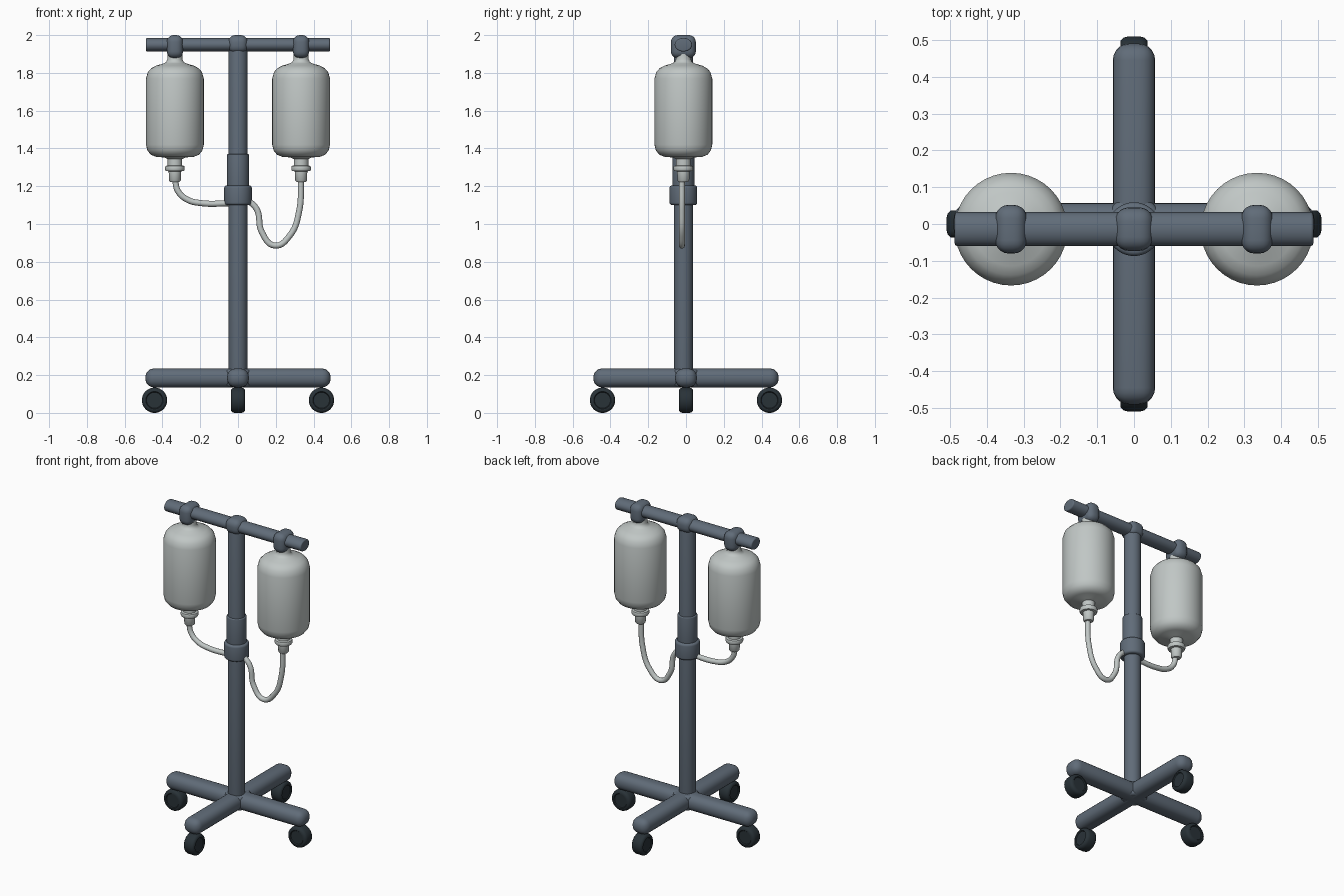
import bpy, bmesh, math
from mathutils import Matrix

cube = bpy.data.objects.get("Cube")
if cube:
    bpy.data.objects.remove(cube, do_unlink=True)

Y = -0.014  # the pole and everything on it sit slightly forward


def material(name, rgb):
    m = bpy.data.materials.new(name)
    m.use_nodes = True
    m.diffuse_color = (*rgb, 1)
    bsdf = next(n for n in m.node_tree.nodes if n.type == 'BSDF_PRINCIPLED')
    bsdf.inputs["Base Color"].default_value = (*rgb, 1)
    return m


STEEL = material("blue grey steel", (0.118, 0.15, 0.19))
RUBBER = material("dark rubber", (0.022, 0.032, 0.039))
PLASTIC = material("pale plastic", (0.53, 0.57, 0.56))


def finish(name, bm, mat):
    mesh = bpy.data.meshes.new(name)
    bmesh.ops.recalc_face_normals(bm, faces=bm.faces)
    bm.to_mesh(mesh)
    bm.free()
    mesh.materials.append(mat)
    ob = bpy.data.objects.new(name, mesh)
    bpy.context.collection.objects.link(ob)
    bpy.ops.object.select_all(action='DESELECT')
    ob.select_set(True)
    bpy.context.view_layer.objects.active = ob
    bpy.ops.object.shade_smooth_by_angle(angle=math.radians(40))
    return ob


def lathe(name, profile, mat, loc=(0, 0, 0), rot=None, sides=40):
    """Spin (radius, height) pairs around z and cap both ends."""
    bm = bmesh.new()
    rings = [[bm.verts.new((r * math.cos(math.tau * i / sides),
                            r * math.sin(math.tau * i / sides), z))
              for i in range(sides)] for r, z in profile]
    for a, b in zip(rings, rings[1:]):
        for i in range(sides):
            j = (i + 1) % sides
            bm.faces.new((a[i], a[j], b[j], b[i]))
    bm.faces.new(rings[0][::-1])
    bm.faces.new(rings[-1])
    bm.transform(Matrix.Translation(loc) @ (rot or Matrix()))
    return finish(name, bm, mat)


def rod(name, r, low, high, bevel, mat, loc=(0, 0, 0), rot=None):
    """Cylinder with rounded rims."""
    arc = [(math.sin(a), math.cos(a)) for a in
           (math.pi / 2 * k / 4 for k in range(5))]
    start = [(r - bevel + bevel * s, low + bevel - bevel * c) for s, c in arc]
    end = [(r - bevel + bevel * s, high - bevel + bevel * c) for s, c in arc]
    return lathe(name, start + end[::-1], mat, loc, rot)


def block(name, size, loc, bevel, mat):
    """Box with rounded edges."""
    bm = bmesh.new()
    bmesh.ops.create_cube(bm, size=1)
    bmesh.ops.scale(bm, vec=size, verts=bm.verts)
    bmesh.ops.bevel(bm, geom=bm.edges[:], offset=bevel, segments=5,
                    profile=0.5, affect='EDGES')
    bmesh.ops.translate(bm, vec=loc, verts=bm.verts)
    return finish(name, bm, mat)


def tube(name, points, radius):
    """Smooth hose through (x, z) points."""
    cu = bpy.data.curves.new(name, 'CURVE')
    cu.dimensions = '3D'
    cu.bevel_depth = radius
    cu.bevel_resolution = 4
    cu.use_fill_caps = True
    sp = cu.splines.new('BEZIER')
    sp.bezier_points.add(len(points) - 1)
    for p, (x, z) in zip(sp.bezier_points, points):
        p.co = (x, Y - 0.008, z)
        p.handle_left_type = p.handle_right_type = 'AUTO'
    cu.materials.append(PLASTIC)
    ob = bpy.data.objects.new(name, cu)
    bpy.context.collection.objects.link(ob)


# Crossed base
block("base_leg_side", (0.98, 0.115, 0.1), (0, 0, 0.185), 0.045, STEEL)
block("base_leg_front_back", (0.115, 0.98, 0.1), (0, 0, 0.185), 0.045, STEEL)
rod("base_hub", 0.076, 0.138, 0.232, 0.02, STEEL)

# Casters, rolling along their legs
across_y = Matrix.Rotation(math.pi / 2, 4, 'X')
across_x = Matrix.Rotation(math.pi / 2, 4, 'Y')
wheel = [(0.03, -0.032), (0.042, -0.032), (0.046, -0.037), (0.056, -0.036),
         (0.064, -0.029), (0.067, -0.018)]
wheel += [(r, -z) for r, z in wheel[::-1]]
for name, x, y, rot in (("left", 1, 0, across_y), ("right", -1, 0, across_y),
                        ("front", 0, -1, across_x), ("back", 0, 1, across_x)):
    lathe("caster_" + name, wheel, RUBBER,
          (x * 0.442, y * 0.442, 0.067), rot)

# Pole with its sleeve and clamp
rod("pole", 0.05, 0.18, 1.97, 0.01, STEEL, (0, Y, 0))
rod("pole_sleeve", 0.058, 1.18, 1.37, 0.006, STEEL, (0, Y, 0))
rod("pole_clamp", 0.073, 1.1, 1.205, 0.014, STEEL, (0, Y, 0))

# Top bar, slightly flattened
flat = Matrix.Diagonal((1, 1, 0.78, 1)) @ across_x
rod("top_bar", 0.046, -0.487, 0.487, 0.008, STEEL, (0, Y, 1.949), flat)
block("top_joint", (0.105, 0.118, 0.095), (0, Y, 1.9525), 0.038, STEEL)

# Bottles with hangers and outlet fittings
bottle = [(0.04, 1.9), (0.04, 1.872), (0.046, 1.858), (0.06, 1.85),
          (0.1, 1.838), (0.125, 1.825), (0.143, 1.805), (0.153, 1.77),
          (0.153, 1.42), (0.146, 1.39), (0.128, 1.367), (0.1, 1.356),
          (0.055, 1.352), (0.042, 1.345)]
fitting = [(0.038, 1.36), (0.038, 1.31), (0.05, 1.307), (0.052, 1.3),
           (0.052, 1.288), (0.048, 1.28), (0.033, 1.279), (0.031, 1.23),
           (0.024, 1.222)]
for side, s in (("left", 1), ("right", -1)):
    x = 0.334 * s
    block("hanger_" + side, (0.086, 0.132, 0.122), (x, Y, 1.939), 0.036, STEEL)
    lathe("bottle_" + side, bottle, PLASTIC, (x, Y, 0))
    lathe("outlet_" + side, fitting, PLASTIC, (x, Y, 0))

# Hoses into the clamp
tube("hose_right", [(-0.334, 1.24), (-0.318, 1.175), (-0.27, 1.13),
                    (-0.19, 1.11), (-0.04, 1.11)], 0.016)
tube("hose_left", [(0.334, 1.24), (0.324, 1.07), (0.275, 0.94),
                   (0.195, 0.886), (0.127, 0.955), (0.098, 1.08),
                   (0.04, 1.135)], 0.016)
